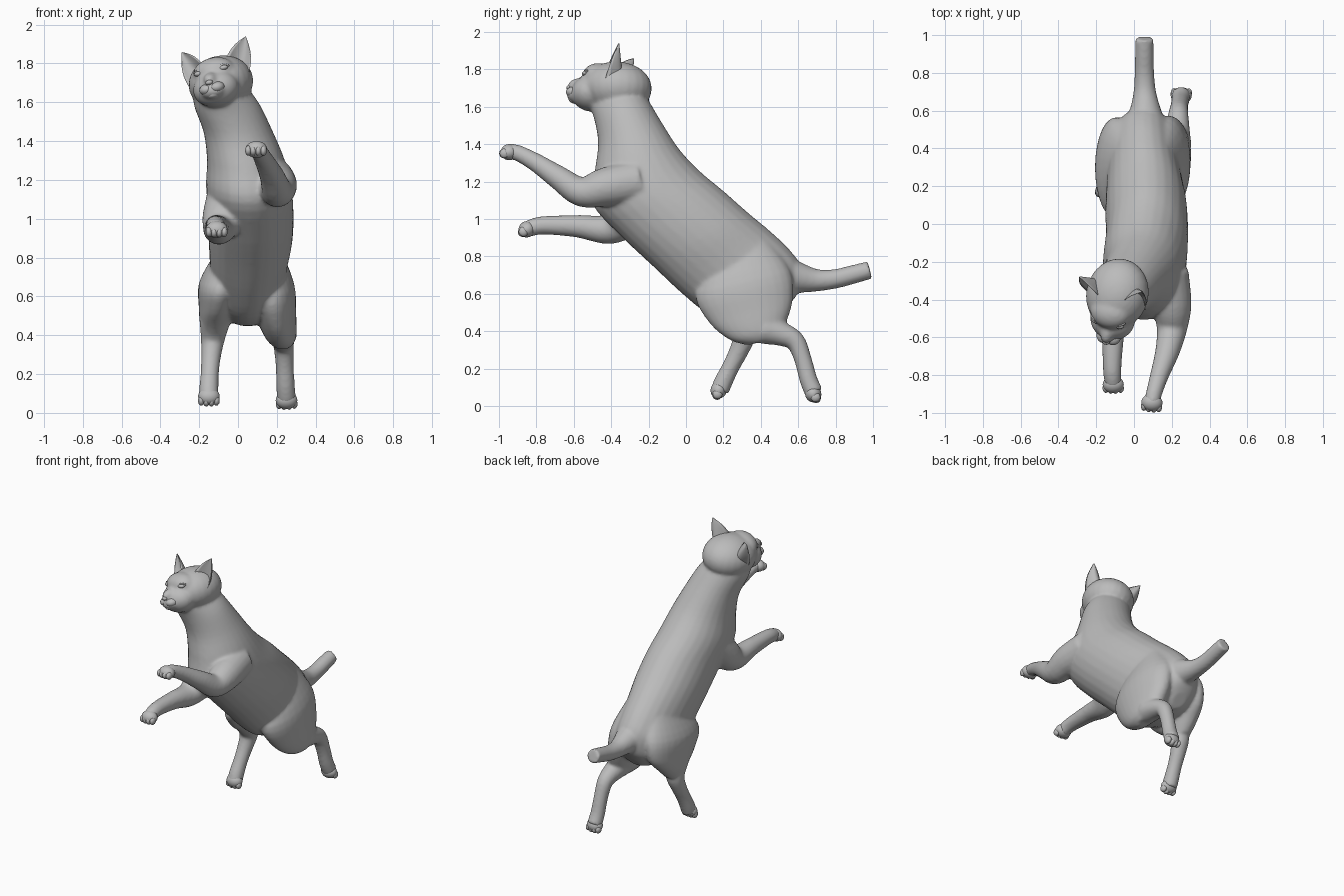
import bpy, bmesh, math
from mathutils import Vector, Matrix

cube = bpy.data.objects.get("Cube")
if cube:
    bpy.data.objects.remove(cube, do_unlink=True)

grey = bpy.data.materials.new("plain_grey")
grey.use_nodes = True
grey.diffuse_color = (0.5, 0.5, 0.5, 1)
for node in grey.node_tree.nodes:
    if node.type == 'BSDF_PRINCIPLED':
        node.inputs["Base Color"].default_value = (0.5, 0.5, 0.5, 1)
        node.inputs["Roughness"].default_value = 0.7


def finish(bm, name):
    """Turn a bmesh into a smooth grey object."""
    bmesh.ops.recalc_face_normals(bm, faces=bm.faces[:])
    mesh = bpy.data.meshes.new(name)
    bm.to_mesh(mesh)
    bm.free()
    mesh.materials.append(grey)
    for p in mesh.polygons:
        p.use_smooth = True
    obj = bpy.data.objects.new(name, mesh)
    bpy.context.scene.collection.objects.link(obj)
    return obj


def refine(rows, steps=4):
    """Catmull-Rom interpolation of rows of numbers."""
    out = []
    n = len(rows)
    for i in range(n - 1):
        quad = [rows[max(i - 1, 0)], rows[i], rows[i + 1], rows[min(i + 2, n - 1)]]
        for k in range(steps):
            t = k / steps
            out.append([0.5 * (2 * b + (c - a) * t + (2 * a - 5 * b + 4 * c - d) * t * t
                               + (3 * b - a - 3 * c + d) * t ** 3)
                        for a, b, c, d in zip(*quad)])
    out.append(list(rows[-1]))
    return out


def skin_rings(bm, rings):
    """Bridge closed rings of points and cap both ends."""
    vs = [[bm.verts.new(p) for p in r] for r in rings]
    n = len(vs[0])
    for a, b in zip(vs, vs[1:]):
        for i in range(n):
            j = (i + 1) % n
            bm.faces.new((a[i], a[j], b[j], b[i]))
    bm.faces.new(vs[0])
    bm.faces.new(vs[-1])


def ring(c, a, b, n=28):
    return [c + a * math.cos(2 * math.pi * i / n) + b * math.sin(2 * math.pi * i / n)
            for i in range(n)]


def loft(bm, rows):
    """Rows: upper y, z, lower y, z, centre x, half width."""
    rings = []
    for ty, tz, by, bz, x, w in refine(rows):
        top, bot = Vector((x, ty, tz)), Vector((x, by, bz))
        rings.append(ring((top + bot) / 2, (top - bot) / 2, Vector((w, 0, 0))))
    skin_rings(bm, rings)


def tube(bm, rows, n=20):
    """Rows: x, y, z, radius."""
    rows = refine(rows)
    pts = [Vector(r[:3]) for r in rows]
    rings = []
    for i, r in enumerate(rows):
        t = (pts[min(i + 1, len(pts) - 1)] - pts[max(i - 1, 0)]).normalized()
        a = t.cross(Vector((1, 0, 0))).normalized()
        rings.append(ring(pts[i], a * r[3], a.cross(t) * r[3], n))
    skin_rings(bm, rings)


def ball(bm, centre, radii, frame=Matrix(), seg=24):
    m = frame @ Matrix.Translation(centre) @ Matrix.Diagonal((*radii, 1))
    bmesh.ops.create_uvsphere(bm, u_segments=seg, v_segments=seg * 2 // 3, radius=1, matrix=m)


# Head frame: turned and rolled towards its right
head = (Matrix.Translation((-0.095, -0.40, 1.70))
        @ Matrix.Rotation(-0.235, 4, 'Z') @ Matrix.Rotation(-0.235, 4, 'Y'))

body = bmesh.new()

# Neck, chest, belly and rump
loft(body, [
    (-0.28, 1.75, -0.52, 1.61, -0.10, 0.13), (-0.21, 1.65, -0.49, 1.53, -0.06, 0.168),
    (-0.12, 1.50, -0.47, 1.40, 0.00, 0.178), (-0.03, 1.365, -0.49, 1.24, 0.04, 0.20),
    (0.08, 1.25, -0.50, 1.08, 0.055, 0.22), (0.20, 1.15, -0.35, 0.91, 0.068, 0.218),
    (0.33, 1.035, -0.18, 0.75, 0.065, 0.216), (0.45, 0.935, -0.02, 0.60, 0.055, 0.20),
    (0.55, 0.84, 0.12, 0.49, 0.05, 0.19), (0.61, 0.75, 0.25, 0.45, 0.05, 0.17),
    (0.61, 0.63, 0.39, 0.45, 0.05, 0.12), (0.56, 0.55, 0.48, 0.47, 0.05, 0.05)])

# Thighs
loft(body, [
    (0.45, 0.88, 0.14, 0.80, 0.13, 0.09), (0.56, 0.72, 0.05, 0.60, 0.165, 0.125),
    (0.57, 0.56, 0.12, 0.45, 0.195, 0.105), (0.53, 0.43, 0.23, 0.355, 0.22, 0.08),
    (0.51, 0.37, 0.33, 0.325, 0.23, 0.045)])
loft(body, [
    (0.48, 0.84, 0.12, 0.80, -0.03, 0.09), (0.56, 0.70, 0.02, 0.645, -0.085, 0.115),
    (0.55, 0.56, 0.08, 0.53, -0.105, 0.097), (0.46, 0.46, 0.19, 0.44, -0.12, 0.075),
    (0.39, 0.39, 0.25, 0.38, -0.125, 0.05)])

# Lower hind legs
tube(body, [(0.225, 0.42, 0.41, 0.08), (0.23, 0.51, 0.385, 0.065), (0.235, 0.585, 0.345, 0.053),
            (0.24, 0.625, 0.25, 0.047), (0.245, 0.655, 0.14, 0.048), (0.25, 0.685, 0.07, 0.05)])
tube(body, [(-0.12, 0.28, 0.47, 0.08), (-0.13, 0.31, 0.38, 0.062), (-0.138, 0.285, 0.30, 0.052),
            (-0.145, 0.24, 0.21, 0.047), (-0.15, 0.20, 0.13, 0.05), (-0.15, 0.18, 0.08, 0.05)])

# Front legs
tube(body, [(0.17, -0.26, 1.20, 0.12), (0.20, -0.43, 1.17, 0.105), (0.20, -0.56, 1.145, 0.08),
            (0.175, -0.68, 1.22, 0.064), (0.135, -0.80, 1.30, 0.05), (0.105, -0.90, 1.353, 0.043),
            (0.095, -0.95, 1.358, 0.043)])
tube(body, [(-0.05, -0.22, 1.12, 0.11), (-0.08, -0.33, 1.00, 0.105), (-0.10, -0.42, 0.945, 0.08),
            (-0.11, -0.57, 0.96, 0.061), (-0.115, -0.71, 0.966, 0.052), (-0.115, -0.79, 0.963, 0.048),
            (-0.11, -0.85, 0.945, 0.044)])

# Docked tail
tube(body, [(0.06, 0.49, 0.70, 0.13), (0.06, 0.60, 0.685, 0.085), (0.057, 0.70, 0.672, 0.06),
            (0.055, 0.80, 0.68, 0.052), (0.055, 0.90, 0.705, 0.05), (0.055, 0.983, 0.727, 0.048)])

# Skull, brow, cheeks, bridge of the nose and jaw
for centre, radii in [((0, 0.03, 0), (0.167, 0.19, 0.14)), ((0, -0.07, 0.06), (0.11, 0.09, 0.072)),
                      ((0, -0.11, -0.03), (0.12, 0.105, 0.095)), ((0, -0.16, 0.015), (0.04, 0.08, 0.04)),
                      ((0, -0.185, -0.04), (0.066, 0.055, 0.045))]:
    ball(body, centre, radii, head)

cat = finish(body, "body")
remesh = cat.modifiers.new("blend", 'REMESH')
remesh.mode = 'VOXEL'
remesh.voxel_size = 0.01
remesh.use_smooth_shade = True
smooth = cat.modifiers.new("soften", 'SMOOTH')
smooth.factor = 0.5
smooth.iterations = 9

# Paws: a pad with four toes along a forward direction
for name, centre, forward in [
        ("front_paw_left", (0.095, -0.945, 1.357), (-0.1, -1, -0.1)),
        ("front_paw_right", (-0.11, -0.85, 0.945), (0, -1, -0.45)),
        ("hind_paw_left", (0.25, 0.68, 0.065), (0.02, 0.45, -1)),
        ("hind_paw_right", (-0.15, 0.175, 0.085), (0, -0.5, -1))]:
    f = Vector(forward).normalized()
    s = Vector((1, 0, 0))
    s = (s - f * s.dot(f)).normalized()
    u = s.cross(f)
    frame = Matrix.Translation(centre) @ Matrix((s, f, u)).transposed().to_4x4()
    paw = bmesh.new()
    ball(paw, (0, 0, 0), (0.056, 0.046, 0.043), frame)
    for i in range(4):
        k = i - 1.5
        ball(paw, (k * 0.026, 0.03 - 0.005 * abs(k), 0.004), (0.0175, 0.026, 0.026), frame, 14)
    finish(paw, name)

# Muzzle: whisker pads, chin and nose
muzzle = bmesh.new()
for side in (-1, 1):
    ball(muzzle, (side * 0.027, -0.195, -0.03), (0.04, 0.045, 0.03), head)
ball(muzzle, (0, -0.188, -0.062), (0.038, 0.042, 0.024), head)
ball(muzzle, (0, -0.23, 0.002), (0.02, 0.016, 0.013), head, 14)
finish(muzzle, "muzzle")

for side, label in ((1, "left"), (-1, "right")):
    # Eye with upper and lower lid
    eye = bmesh.new()
    ball(eye, (side * 0.064, -0.128, 0.064), (0.028, 0.02, 0.014), head, 16)
    finish(eye, "eye_" + label)
    lids = bmesh.new()
    for lift in (0.015, -0.013):
        rows = []
        for i in range(7):
            v = i / 6
            arc = math.sin(math.pi * v)
            p = head @ Vector((side * (0.034 + 0.06 * v), -0.137 - 0.008 * arc + 0.024 * v,
                               0.056 + 0.016 * v + lift * arc))
            rows.append((*p, 0.0055))
        tube(lids, rows, 8)
    finish(lids, "eyelids_" + label)

    # Cupped ear: crescent sections narrowing to the tip
    ear = bmesh.new()
    tip = Vector((side * 0.175, 0.07, 0.205))
    inner = Vector((side * 0.06, -0.01, 0.11))
    outer = Vector((side * 0.157, 0.0, 0.0))
    rings = []
    for k in range(11):
        t = -0.15 + 1.13 * k / 10
        swell = 0.02 * math.sin(math.pi * max(t, 0))
        e1 = inner.lerp(tip, t) + Vector((-side * 0.4, 0, 0.6)) * swell
        e2 = outer.lerp(tip, t) + Vector((side, 0, -0.2)) * swell
        back, hollow = 0.085 * (1 - t) + 0.004, 0.06 * (1 - t)
        arc = [(i / 10, back) for i in range(11)] + [(i / 10, hollow) for i in range(9, 0, -1)]
        rings.append([head @ (e1.lerp(e2, w) + Vector((0, d * math.sin(math.pi * w), 0)))
                      for w, d in arc])
    skin_rings(ear, rings)
    finish(ear, "ear_" + label)
